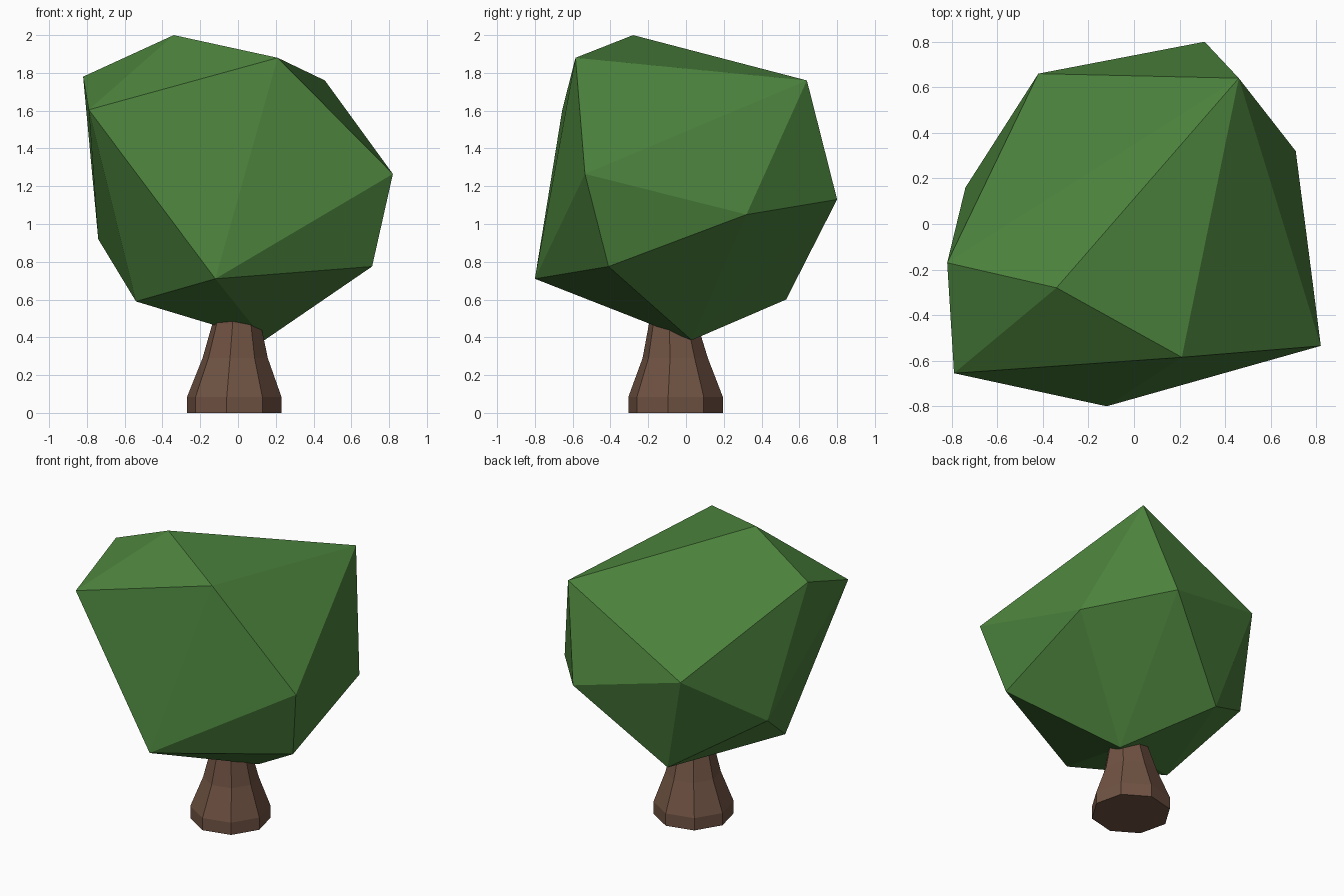
import bpy, bmesh, math

if "Cube" in bpy.data.objects:
    bpy.data.objects.remove(bpy.data.objects["Cube"])


def material(name, rgb):
    m = bpy.data.materials.new(name)
    m.diffuse_color = (*rgb, 1)
    m.use_nodes = True
    m.node_tree.nodes["Principled BSDF"].inputs["Base Color"].default_value = m.diffuse_color
    return m


def finish(bm, name, mat):
    bmesh.ops.recalc_face_normals(bm, faces=bm.faces[:])
    me = bpy.data.meshes.new(name)
    bm.to_mesh(me)
    bm.free()
    me.materials.append(mat)
    ob = bpy.data.objects.new(name, me)
    bpy.context.collection.objects.link(ob)
    return ob


# Trunk: eight-sided flared column, rings given as (centre x, centre y, z, radius)
RINGS = [(-.02, -.055, 0, .253), (-.02, -.055, .085, .253),
         (-.015, -.057, .29, .175), (-.008, -.068, .47, .13), (-.005, -.07, .6, .12)]
SIDES = 8
bm = bmesh.new()
loops = []
for cx, cy, z, r in RINGS:
    angles = [math.radians(-9) + k * math.tau / SIDES for k in range(SIDES)]
    loops.append([bm.verts.new((cx + r * math.cos(a), cy + r * math.sin(a), z)) for a in angles])
for low, high in zip(loops, loops[1:]):
    for k in range(SIDES):
        n = (k + 1) % SIDES
        bm.faces.new((low[k], low[n], high[n], high[k]))
bm.faces.new(loops[0][::-1])
bm.faces.new(loops[-1])
finish(bm, "trunk", material("bark", (.16, .085, .055)))

# Foliage: irregular faceted crown, the convex hull of its corner points
CORNERS = [(-.34, -.28, 2.0), (.21, -.585, 1.88), (.46, .64, 1.76), (-.79, -.655, 1.605),
           (-.82, -.17, 1.78), (.82, -.535, 1.265), (.71, .32, 1.05), (.31, .80, 1.13),
           (-.42, .66, 1.29), (-.74, .16, .92), (-.12, -.80, .71), (.71, -.41, .775),
           (-.54, -.32, .59), (.14, .03, .385), (-.23, .53, .60)]
bm = bmesh.new()
for p in CORNERS:
    bm.verts.new(p)
bmesh.ops.convex_hull(bm, input=bm.verts[:])
finish(bm, "foliage", material("leaves", (.07, .22, .045)))
